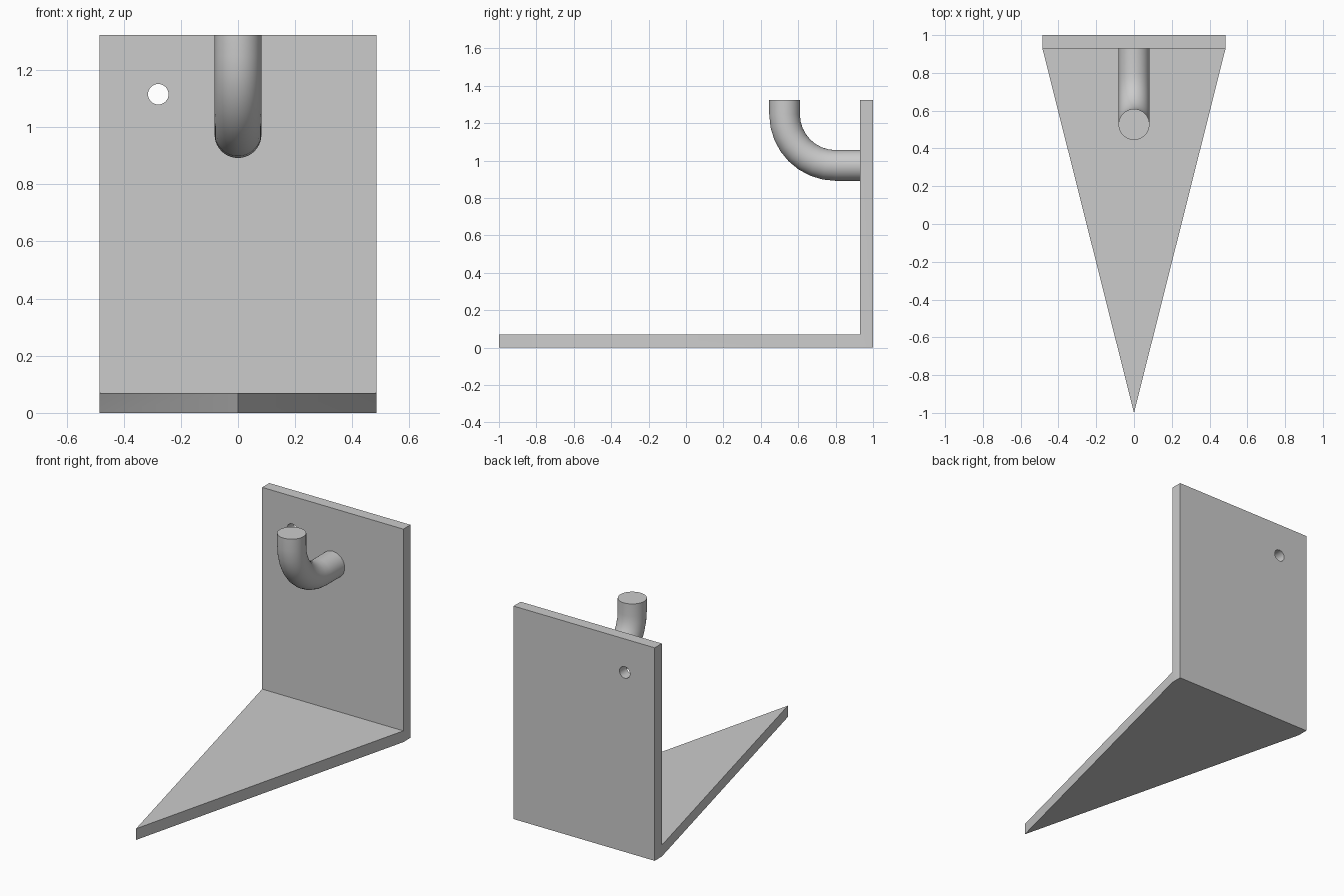
import bpy, bmesh, math
from mathutils import Vector

cube = bpy.data.objects.get("Cube")
if cube:
    bpy.data.objects.remove(cube, do_unlink=True)

HALF_W, BACK, WALL, TIP = 0.485, 1.0, 0.93, -1.0
THICK, HEIGHT = 0.07, 1.323
HOLE_X, HOLE_Z, HOLE_R = 0.279, 1.115, 0.036
TUBE_R, BEND_R, BEND_Y, BEND_Z = 0.082, 0.273, 0.80, 1.247

grey = bpy.data.materials.new("plain grey")
grey.use_nodes = True
colour = (0.6, 0.6, 0.6, 1)
grey.diffuse_color = colour
grey.node_tree.nodes["Principled BSDF"].inputs["Base Color"].default_value = colour


def finish(name, bm):
    bmesh.ops.recalc_face_normals(bm, faces=bm.faces)
    mesh = bpy.data.meshes.new(name)
    bm.to_mesh(mesh)
    bm.free()
    obj = bpy.data.objects.new(name, mesh)
    bpy.context.collection.objects.link(obj)
    mesh.materials.append(grey)
    return obj


def smooth(obj):
    bpy.ops.object.select_all(action="DESELECT")
    obj.select_set(True)
    bpy.context.view_layer.objects.active = obj
    bpy.ops.object.shade_smooth_by_angle(angle=math.radians(35))


def raise_faces(bm, faces, height):
    up = bmesh.ops.extrude_face_region(bm, geom=faces)["geom"]
    verts = [g for g in up if isinstance(g, bmesh.types.BMVert)]
    bmesh.ops.translate(bm, verts=verts, vec=(0, 0, height))
    return [g for g in up if isinstance(g, bmesh.types.BMFace)]


# Bracket: pointed foot and upright wall grown from one footprint
bm = bmesh.new()
left, right, back_right, back_left, tip = [
    bm.verts.new((x, y, 0)) for x, y in
    [(HALF_W, WALL), (-HALF_W, WALL), (-HALF_W, BACK), (HALF_W, BACK), (0, TIP)]]
foot = bm.faces.new((tip, left, right))
strip = bm.faces.new((left, back_left, back_right, right))
bottom = [f.copy() for f in (foot, strip)]
tops = raise_faces(bm, [foot, strip], THICK)
wall_top = max(tops, key=lambda f: f.calc_center_median().y)
raise_faces(bm, [wall_top], HEIGHT - THICK)
# Close the underside and remove any doubled or inner faces
bmesh.ops.remove_doubles(bm, verts=bm.verts, dist=0.0001)
inner = [f for f in bm.faces if any(len(e.link_faces) > 2 for e in f.edges)
         and abs(f.calc_center_median().z - THICK) < 0.001
         and f.calc_center_median().y > WALL]
bmesh.ops.delete(bm, geom=inner, context="FACES_ONLY")
bmesh.ops.dissolve_limit(bm, angle_limit=0.01, verts=bm.verts, edges=bm.edges)
bracket = finish("bracket", bm)

# Screw holes through the wall
bm = bmesh.new()
for side in (-1, 1):
    made = bmesh.ops.create_cone(bm, cap_ends=True, segments=32, radius1=HOLE_R,
                                 radius2=HOLE_R, depth=0.3)["verts"]
    for v in made:
        v.co = Vector((v.co.x + side * HOLE_X, v.co.z + WALL, v.co.y + HOLE_Z))
cutter = finish("hole_cutter", bm)
cut = bracket.modifiers.new("screw_holes", "BOOLEAN")
cut.operation, cut.solver, cut.object = "DIFFERENCE", "EXACT", cutter
bpy.context.view_layer.objects.active = bracket
bracket.select_set(True)
bpy.ops.object.modifier_apply(modifier=cut.name)
bpy.data.objects.remove(cutter, do_unlink=True)
smooth(bracket)

# Hook: round bar swept out of the wall and up through a quarter bend
STEPS, SIDES = 8, 40
path = [(WALL + 0.01, BEND_Z - BEND_R, 0)]
for i in range(STEPS + 1):
    a = math.pi / 2 * i / STEPS
    path.append((BEND_Y - BEND_R * math.sin(a), BEND_Z - BEND_R * math.cos(a), a))
path.append((BEND_Y - BEND_R, HEIGHT, math.pi / 2))
bm = bmesh.new()
rings = []
for y, z, a in path:
    ring = []
    for k in range(SIDES):
        t = math.tau * k / SIDES
        out = TUBE_R * math.sin(t)
        ring.append(bm.verts.new((TUBE_R * math.cos(t), y - out * math.sin(a), z - out * math.cos(a))))
    rings.append(ring)
for a, b in zip(rings, rings[1:]):
    for k in range(SIDES):
        n = (k + 1) % SIDES
        bm.faces.new((a[k], a[n], b[n], b[k]))
bm.faces.new(rings[0])
bm.faces.new(rings[-1])
smooth(finish("hook", bm))
